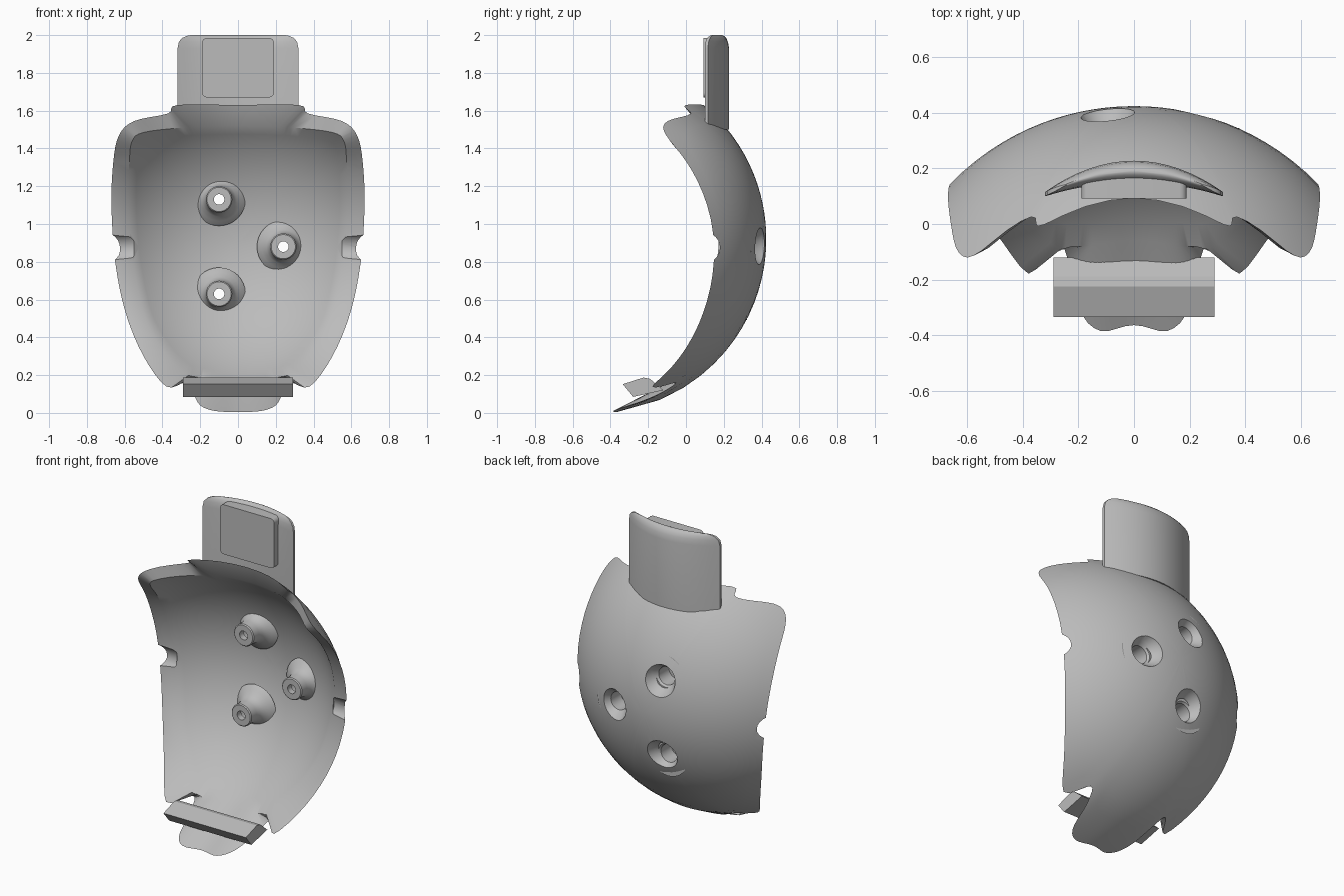
import bpy, bmesh, math
from mathutils import Vector

cube = bpy.data.objects.get("Cube")
if cube:
    bpy.data.objects.remove(cube, do_unlink=True)

grey = bpy.data.materials.new("plain grey")
grey.use_nodes = True
GREY = (0.5, 0.5, 0.5, 1)
grey.diffuse_color = GREY
grey.node_tree.nodes["Principled BSDF"].inputs["Base Color"].default_value = GREY

CY, CZ = -0.5, 0.92            # centre of the two wall spheres
R_OUT, R_IN = 0.925, 0.87


def make(name, bm):
    bmesh.ops.recalc_face_normals(bm, faces=bm.faces)
    me = bpy.data.meshes.new(name)
    bm.to_mesh(me)
    bm.free()
    me.materials.append(grey)
    ob = bpy.data.objects.new(name, me)
    bpy.context.collection.objects.link(ob)
    return ob


def activate(ob):
    bpy.ops.object.select_all(action='DESELECT')
    ob.select_set(True)
    bpy.context.view_layer.objects.active = ob


def smooth(ob, angle=35):
    activate(ob)
    bpy.ops.object.shade_smooth_by_angle(angle=math.radians(angle))


def cut(ob, cutter):
    activate(ob)
    mod = ob.modifiers.new("cut", 'BOOLEAN')
    mod.operation, mod.solver, mod.object = 'DIFFERENCE', 'EXACT', cutter
    bpy.ops.object.modifier_apply(modifier=mod.name)


def bridge(bm, a, b):
    n = len(a)
    for i in range(n):
        j = (i + 1) % n
        bm.faces.new((a[i], a[j], b[j], b[i]))


def loft(bm, loops):
    rings = [[bm.verts.new(p) for p in loop] for loop in loops]
    for a, b in zip(rings, rings[1:]):
        bridge(bm, a, b)
    bm.faces.new(rings[0])
    bm.faces.new(rings[-1])


def wall_y(x, z, r):
    return CY + math.sqrt(max(r * r - x * x - (z - CZ) ** 2, 0.004))


def outline(half, steps=4):
    """Mirror a half outline (bottom to top) and round it with a spline."""
    pts = [Vector(p) for p in half]
    pts += [Vector((-p.x, p.y)) for p in reversed(pts[1:-1])]
    n, out = len(pts), []
    for i in range(n):
        a, b, c, d = (pts[(i + k) % n] for k in (-1, 0, 1, 2))
        for s in range(steps):
            t = s / steps
            out.append(b + 0.5 * t * ((c - a) + t * ((2*a - 5*b + 4*c - d)
                       + t * (3*b - a - 3*c + d))))
    return out


# Bowl: two spherical walls joined by a broad front rim
outer = outline([(0, .005), (.12, .01), (.2, .04), (.24, .11), (.28, .16), (.38, .14),
                 (.5, .3), (.595, .53), (.65, .8), (.67, 1.1), (.66, 1.33), (.63, 1.47),
                 (.55, 1.545), (.37, 1.585), (.32, 1.63), (0, 1.63)])
inner = outline([(0, .17), (.08, .17), (.14, .175), (.18, .18), (.22, .19), (.28, .21),
                 (.38, .31), (.49, .5), (.555, .8), (.58, 1.1), (.575, 1.33), (.56, 1.44),
                 (.5, 1.485), (.3, 1.51), (.22, 1.515), (0, 1.52)])
bm = bmesh.new()
edges = []
for loop, radius in ((outer, R_OUT), (inner, R_IN)):
    mid = Vector((0, 0.9))
    pole = bm.verts.new((0, wall_y(0, mid.y, radius), mid.y))
    prev = None
    for k in range(1, 15):
        ring = []
        for p in loop:
            q = mid.lerp(p, k / 14)
            ring.append(bm.verts.new((q.x, wall_y(q.x, q.y, radius), q.y)))
        if prev:
            bridge(bm, prev, ring)
        else:
            for i, v in enumerate(ring):
                bm.faces.new((pole, v, ring[(i + 1) % len(ring)]))
        prev = ring
    edges.append(prev)
bridge(bm, *edges)
bowl = make("bowl", bm)


def lathe(name, x, z, profile, sides=32):
    """Solid of revolution about the y direction; profile holds (radius, y)."""
    bm = bmesh.new()
    loft(bm, [[(x + r * math.cos(math.tau * i / sides), y,
                z + r * math.sin(math.tau * i / sides)) for i in range(sides)]
              for r, y in profile])
    return make(name, bm)


# Three hollow screw bosses with funnel openings at the back
cutters, bosses = [], []
for i, (x, z) in enumerate([(-.1, 1.13), (.24, .88), (-.1, .63)]):
    yo, yi = wall_y(x, z, R_OUT), wall_y(x, z, R_IN)
    tip = yi - .14
    boss = lathe(f"screw_boss_{i + 1}", x, z,
                 [(.14, yi + .01), (.115, yi - .015), (.09, yi - .035), (.076, yi - .06),
                  (.07, yi - .085), (.07, tip + .006), (.064, tip)])
    cutter = lathe("boss_cutter", x, z,
                   [(.12, yo + .06), (.1, yo), (.08, yo - .03), (.057, yo - .06),
                    (.054, tip + .04), (.028, tip + .04), (.028, tip - .05)])
    cut(bowl, cutter)
    cut(boss, cutter)
    bosses.append(boss)
    cutters.append(cutter)

# Rounded notches in the two side rims
for side in (-1, 1):
    bm = bmesh.new()
    loft(bm, [[(side * x, .1 + .08 * math.cos(math.tau * i / 24),
                .875 + .08 * math.sin(math.tau * i / 24)) for i in range(24)]
              for x in (.55, .75)])
    cutter = make("notch_cutter", bm)
    cut(bowl, cutter)
    cutters.append(cutter)
for c in cutters:
    bpy.data.objects.remove(c, do_unlink=True)
for ob in [bowl] + bosses:
    smooth(ob)

# Neck: curved plate with a rounded top
bm = bmesh.new()
loops = []
for z, w, t in ((1.5, .32, 1), (1.93, .32, 1), (1.965, .313, .85),
                (1.985, .295, .6), (1.996, .27, .3), (2.0, .25, .1)):
    xs = [w * (-1 + i / 8) for i in range(17)]
    front, back = [], []
    for x in xs:
        u = (x / .32) ** 2
        f, b = .15 - .05 * u, .228 - .112 * u
        m, h = (f + b) / 2, (b - f) / 2 * t
        front.append((x, m - h, z))
        back.append((x, m + h, z))
    loops.append(front + back[::-1])
loft(bm, loops)
smooth(make("neck", bm), 40)

# Flat pad on the front of the neck
bm = bmesh.new()
corners = []
for cx, cz, start in ((.165, 1.96, 0), (-.165, 1.96, 90), (-.165, 1.695, 180), (.165, 1.695, 270)):
    for k in range(5):
        a = math.radians(start + 22.5 * k)
        corners.append((cx + .025 * math.cos(a), cz + .025 * math.sin(a)))
loft(bm, [[(x, y, z) for x, z in corners] for y in (.092, .17)])
smooth(make("neck_pad", bm))

# Catch lip above the lower tongue
bm = bmesh.new()
section = [(-.28, .085), (-.335, .152), (-.225, .187), (-.19, .18), (-.12, .12)]
loft(bm, [[(x, y, z) for y, z in section] for x in (-.29, .29)])
make("catch_lip", bm)
